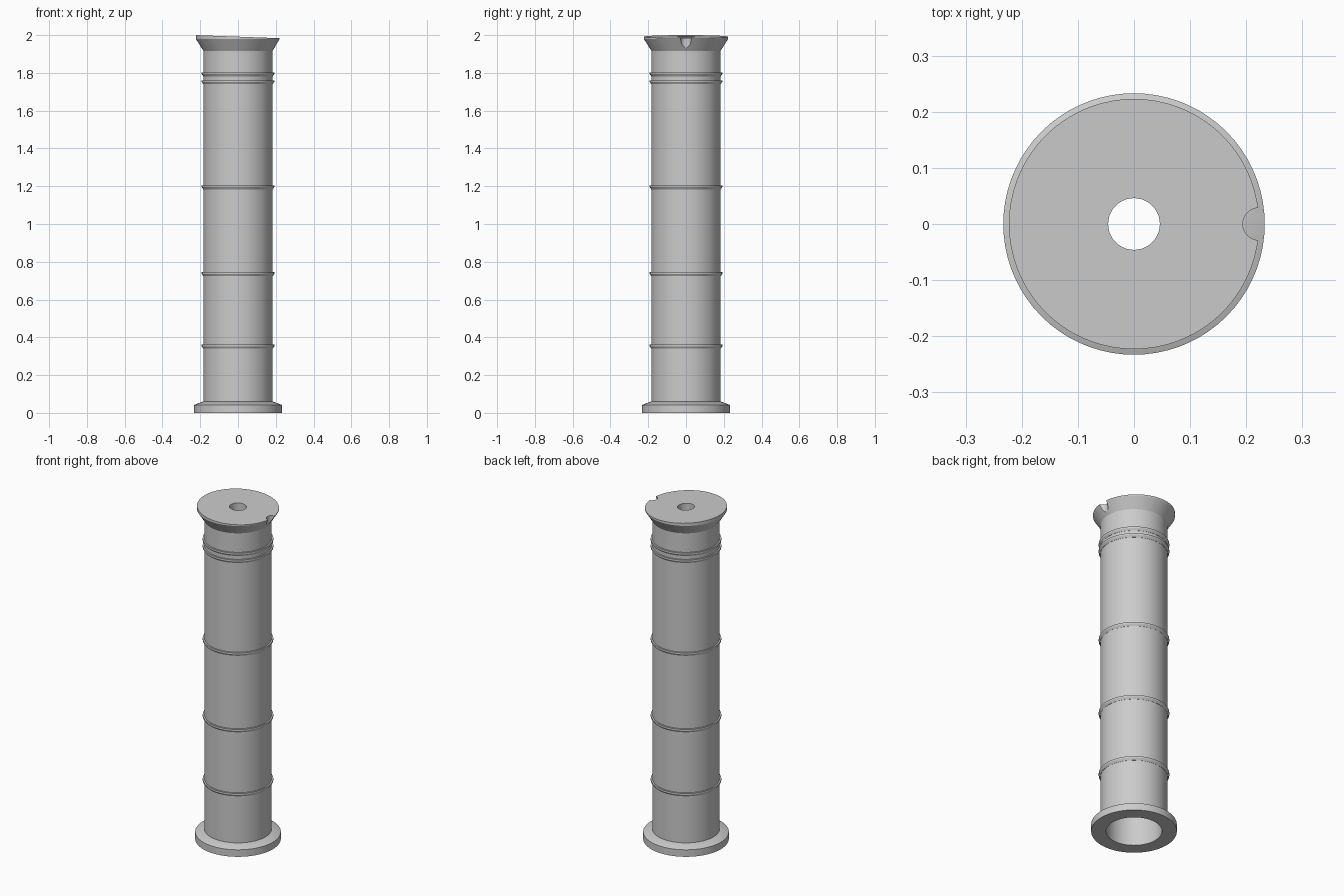
import bpy, bmesh, math

cube = bpy.data.objects.get("Cube")
if cube:
    bpy.data.objects.remove(cube, do_unlink=True)

SEGMENTS = 72
TUBE, BORE, HOLE, RIM, BASE = 0.183, 0.152, 0.046, 0.223, 0.233

metal = bpy.data.materials.new("plain grey")
grey = (0.6, 0.6, 0.6, 1)
metal.use_nodes = True
metal.diffuse_color = grey
metal.node_tree.nodes["Principled BSDF"].inputs["Base Color"].default_value = grey


def lathe(name, profile):
    """Revolve a closed (radius, height) profile around z."""
    bm = bmesh.new()
    rings = []
    for i in range(SEGMENTS):
        a = math.tau * i / SEGMENTS
        rings.append([bm.verts.new((r * math.cos(a), r * math.sin(a), z)) for r, z in profile])
    n = len(profile)
    for i, ring in enumerate(rings):
        nxt = rings[(i + 1) % SEGMENTS]
        for j in range(n):
            k = (j + 1) % n
            bm.faces.new((ring[j], nxt[j], nxt[k], ring[k]))
    bmesh.ops.recalc_face_normals(bm, faces=bm.faces)
    mesh = bpy.data.meshes.new(name)
    bm.to_mesh(mesh)
    bm.free()
    mesh.materials.append(metal)
    ob = bpy.data.objects.new(name, mesh)
    bpy.context.collection.objects.link(ob)
    return ob


# Foot flange with a sloped upper face
parts = [lathe("base_flange", [(BORE, 0), (BASE, 0), (BASE, 0.042), (TUBE + 0.002, 0.06), (BORE, 0.06)])]

# Hollow shaft with a flared, pierced head
shaft = lathe("shaft", [(BORE, 0.06), (TUBE, 0.06), (TUBE, 1.917), (RIM, 1.98), (RIM, 2),
                        (HOLE, 2), (HOLE, 1.92), (BORE, 1.92)])
parts.append(shaft)

# The top face slopes down towards +x
for v in shaft.data.vertices:
    if v.co.z > 1.99:
        v.co.z -= 0.037 * (v.co.x + RIM)

# Half-round notch in the low side of the rim
bpy.ops.mesh.primitive_cylinder_add(vertices=32, radius=0.029, depth=0.2, location=(RIM, 0, 1.97))
cutter = bpy.context.object
cutter.name = "notch_cutter"
cutter.data.materials.append(metal)
cutter.hide_render = True
cut = shaft.modifiers.new("notch", "BOOLEAN")
cut.operation = "DIFFERENCE"
cut.solver = "EXACT"
cut.object = cutter
bpy.context.view_layer.objects.active = shaft
with bpy.context.temp_override(object=shaft, active_object=shaft):
    bpy.ops.object.modifier_apply(modifier=cut.name)
bpy.data.objects.remove(cutter, do_unlink=True)

# Raised bands around the shaft, flat on top and tapered below
for i, top in enumerate((0.361, 0.745, 1.204, 1.761, 1.803)):
    parts.append(lathe(f"band_{i + 1}", [(TUBE - 0.01, top), (0.192, top), (0.192, top - 0.009),
                                         (TUBE + 0.001, top - 0.021), (TUBE - 0.01, top - 0.021)]))

# Smooth round walls, crisp edges
bpy.ops.object.select_all(action="DESELECT")
for ob in parts:
    ob.select_set(True)
bpy.context.view_layer.objects.active = shaft
bpy.ops.object.shade_smooth_by_angle(angle=math.radians(25))
